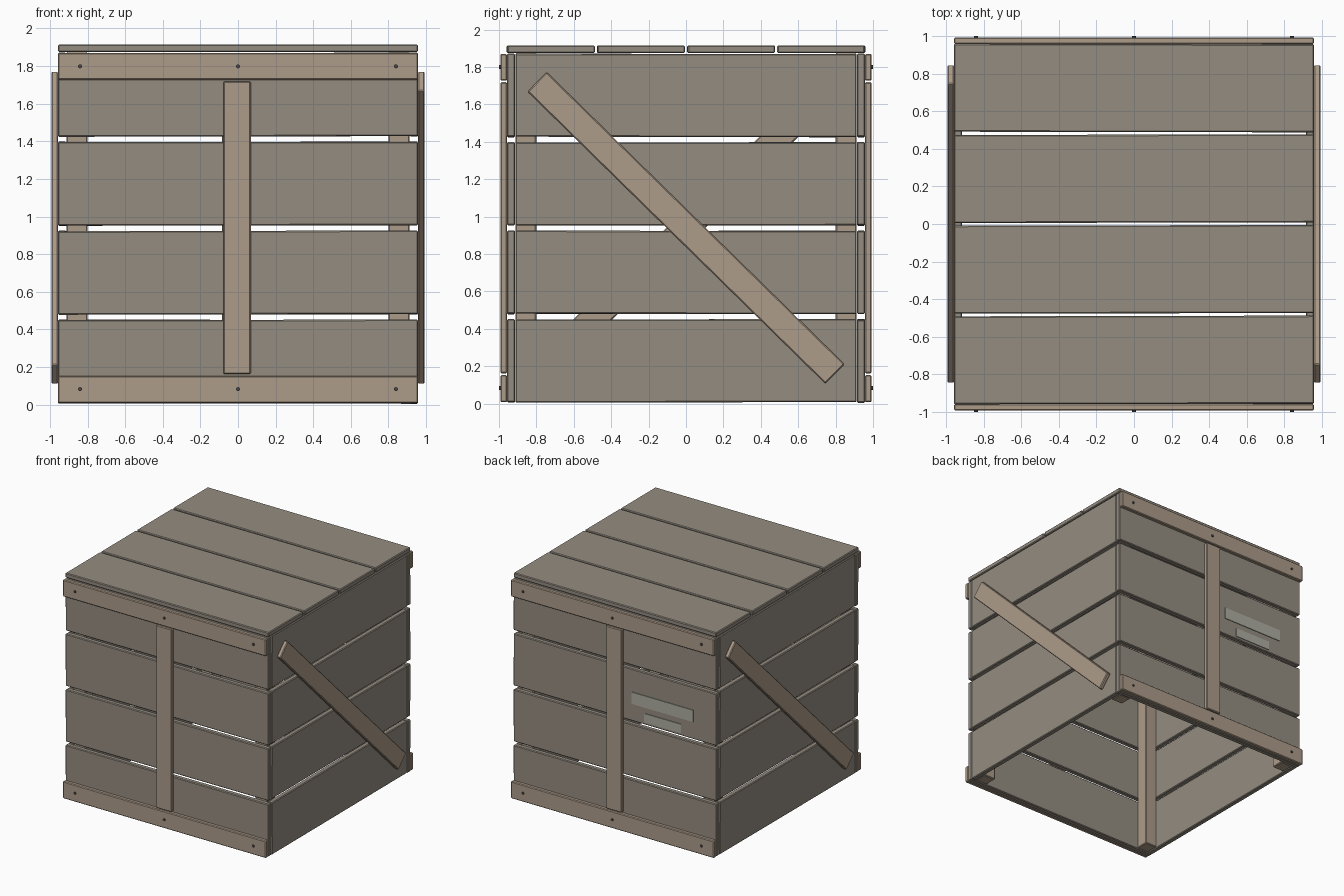
import bpy, bmesh, random
from math import radians, atan2, pi
from mathutils import Matrix, Vector

if "Cube" in bpy.data.objects:
    bpy.data.objects.remove(bpy.data.objects["Cube"])

random.seed(4)


def material(name, rgb):
    m = bpy.data.materials.new(name)
    m.diffuse_color = (*rgb, 1)
    m.use_nodes = True
    m.node_tree.nodes["Principled BSDF"].inputs["Base Color"].default_value = m.diffuse_color
    return m


PLANK = material("weathered_plank", (0.30, 0.265, 0.22))
TRIM = material("trim_wood", (0.42, 0.335, 0.255))
NAIL = material("nail_metal", (0.07, 0.065, 0.06))
PAPER = material("label_paper", (0.42, 0.42, 0.36))


def finish(name, bm, mat, matrix):
    mesh = bpy.data.meshes.new(name)
    bm.to_mesh(mesh)
    bm.free()
    mesh.materials.append(mat)
    ob = bpy.data.objects.new(name, mesh)
    ob.matrix_world = matrix
    bpy.context.collection.objects.link(ob)
    return ob


def box(name, lo, hi, mat, turn=Matrix(), bevel=0.006, tilt=None, angle=0.0):
    """Bevelled box between two corners, tilted about one axis, then turned about z."""
    lo, hi = Vector(lo), Vector(hi)
    bm = bmesh.new()
    bmesh.ops.create_cube(bm, size=1)
    bmesh.ops.scale(bm, vec=hi - lo, verts=bm.verts)
    if bevel:
        bmesh.ops.bevel(bm, geom=bm.edges[:], offset=bevel, segments=1, affect='EDGES')
    m = turn @ Matrix.Translation((lo + hi) / 2)
    if tilt:
        m = m @ Matrix.Rotation(angle, 4, tilt)
    return finish(name, bm, mat, m)


def wobble():
    return random.uniform(-0.003, 0.003)


W, T = 0.957, 0.914            # outer and inner face of the plank walls
half_turn = Matrix.Rotation(pi, 4, 'Z')

for side, turn in (("front", Matrix()), ("back", half_turn)):
    # wall planks
    for i in range(4):
        z = 0.007 + 0.473 * i
        box(f"{side}_plank_{i + 1}", (-W, -W, z), (W, -T, z + 0.444), PLANK, turn,
            tilt='Y', angle=wobble())
    # horizontal trim with nails
    for level, z0, z1, zn in (("bottom", 0.008, 0.153, 0.083), ("top", 1.727, 1.870, 1.799)):
        box(f"{side}_{level}_rail", (-W, -0.992, z0), (W, -W, z1), TRIM, turn)
        for k, x in enumerate((-0.84, 0, 0.84)):
            bm = bmesh.new()
            bmesh.ops.create_cone(bm, cap_ends=True, segments=8, radius1=0.011,
                                  radius2=0.011, depth=0.02)
            finish(f"{side}_{level}_nail_{k + 1}", bm, NAIL,
                   turn @ Matrix.Translation((x, -0.99, zn)) @ Matrix.Rotation(pi / 2, 4, 'X'))
    # centre upright
    cx = -0.005 if side == "front" else 0.013
    box(f"{side}_upright", (cx - 0.073, -0.992, 0.162), (cx + 0.073, -W, 1.719), TRIM, turn)

for side, turn in (("right", Matrix()), ("left", half_turn)):
    # side wall planks, between the front and back walls
    for i in range(4):
        z = 0.007 + 0.473 * i
        box(f"{side}_plank_{i + 1}", (T, -T + 0.002, z), (W, T - 0.002, z + 0.444), PLANK, turn,
            tilt='X', angle=wobble())
    # diagonal brace
    box(f"{side}_diagonal_brace", (W, -1.115, 0.867), (0.992, 1.115, 1.013), TRIM, turn,
        tilt='X', angle=-atan2(1.564, 1.595))

# lid planks
for i in range(4):
    y = -W + 0.482 * i
    box(f"lid_plank_{i + 1}", (-W, y, 1.875), (W, y + 0.468, 1.915), PLANK,
        tilt='Z', angle=wobble())

# inner corner posts
for sx in (-1, 1):
    for sy in (-1, 1):
        name = f"{'front' if sy < 0 else 'back'}_{'left' if sx < 0 else 'right'}_corner_post"
        xs, ys = sorted((sx * 0.80, sx * 0.912)), sorted((sy * 0.80, sy * 0.912))
        box(name, (xs[0], ys[0], 0.01), (xs[1], ys[1], 1.874), TRIM)

# blank paper labels on the back
box("large_label", (-0.74, 0.955, 1.10), (-0.16, 0.963, 1.20), PAPER, bevel=0)
box("small_label", (-0.625, 0.955, 0.975), (-0.28, 0.963, 1.05), PAPER, bevel=0)
